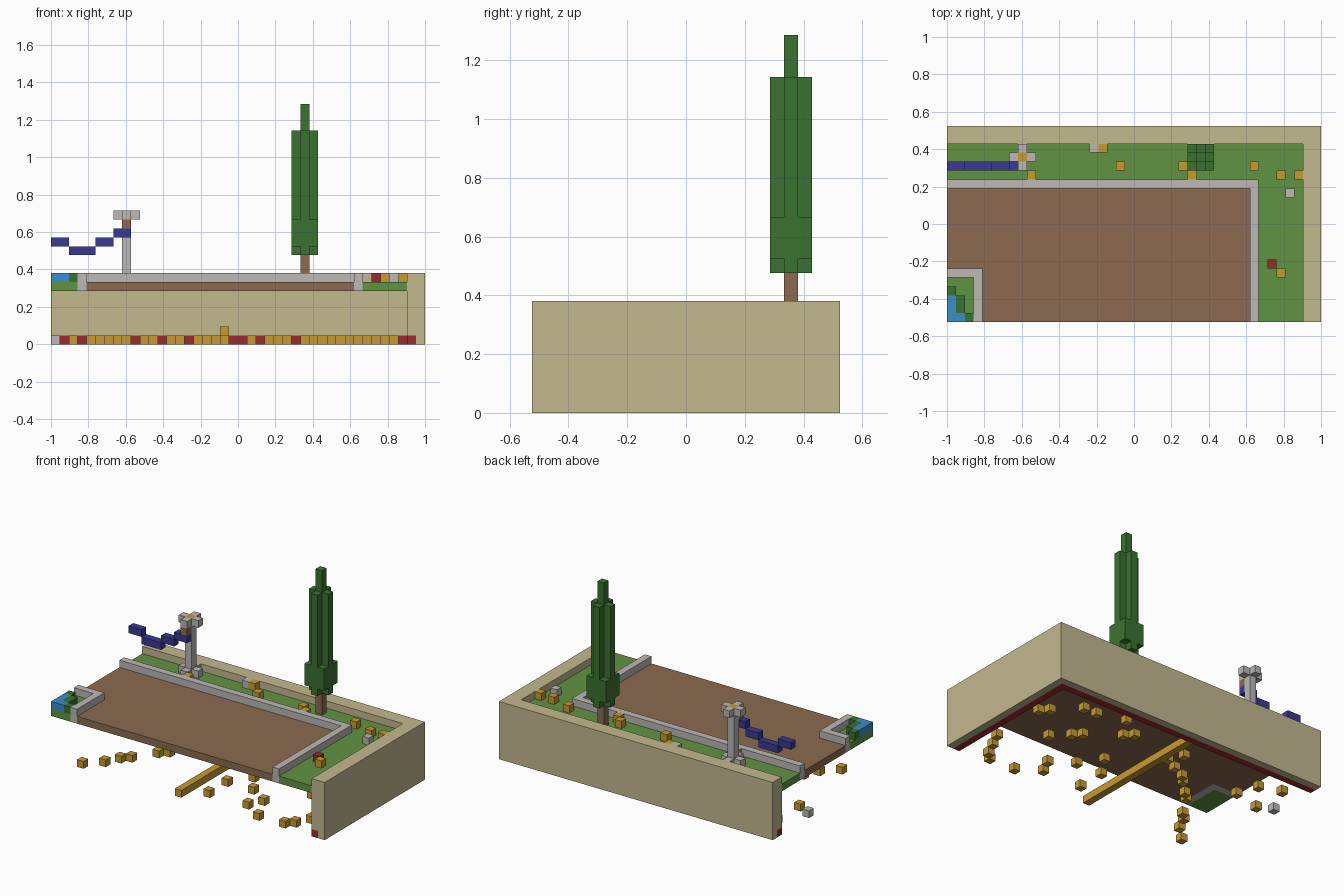
import bpy
import bmesh
from mathutils import Matrix, Vector

default_cube = bpy.data.objects.get("Cube")
if default_cube:
    bpy.data.objects.remove(default_cube, do_unlink=True)

CELL = 1 / 21                       # edge length of one block
ORIGIN = Vector((21, 11, 0))        # grid centre in blocks


def make_material(name, hex_code):
    """Flat colour from an sRGB hex code."""
    srgb = [int(hex_code[i:i + 2], 16) / 255 for i in (0, 2, 4)]
    linear = [((c + 0.055) / 1.055) ** 2.4 for c in srgb] + [1]
    mat = bpy.data.materials.new(name)
    mat.use_nodes = True
    mat.diffuse_color = linear
    mat.node_tree.nodes["Principled BSDF"].inputs["Base Color"].default_value = linear
    return mat


tan = make_material("sandstone tan", "C4B88F")
brown = make_material("earth brown", "8B6B50")
grass = make_material("grass green", "619342")
stone = make_material("stone grey", "BCB8B5")
gold = make_material("straw gold", "C89B32")
red = make_material("dark red", "9C2A2E")
cloth = make_material("cloth blue", "3A3A94")
water = make_material("water blue", "3A8EC8")
leaf = make_material("leaf green", "3A7230")


def blocks(name, material, boxes):
    """One object made of boxes, each given by low and high grid corners."""
    bm = bmesh.new()
    for low, high in boxes:
        low, high = Vector(low), Vector(high)
        middle = ((low + high) / 2 - ORIGIN) * CELL
        size = (high - low) * CELL
        bmesh.ops.create_cube(bm, size=1, matrix=Matrix.Translation(middle) @ Matrix.Diagonal((*size, 1)))
    mesh = bpy.data.meshes.new(name)
    bm.to_mesh(mesh)
    bm.free()
    mesh.materials.append(material)
    obj = bpy.data.objects.new(name, mesh)
    bpy.context.collection.objects.link(obj)
    return obj


def cubes(name, material, cells, z):
    """Single blocks at (x, y) cells on level z."""
    return blocks(name, material, [((x, y, z), (x + 1, y + 1, z + 1)) for x, y in cells])


def cross(x, y, low, high):
    """Four arms around a centre cell."""
    arms = ((-1, 0), (1, 0), (0, -1), (0, 1))
    return [((x + i, y + j, low), (x + i + 1, y + j + 1, high)) for i, j in arms]


# Outer walls with a red inner strip along the foot
blocks("outer_walls", tan, [
    ((0, 20, 1), (42, 22, 8)),
    ((40, 0, 1), (42, 20, 8)),
    ((0, 21, 0), (42, 22, 1)),
    ((41, 0, 0), (42, 21, 1)),
])
blocks("wall_foot_strip", red, [
    ((0, 20, 0), (41, 21, 1)),
    ((40, 0, 0), (41, 20, 1)),
])

# Ground layer
blocks("earth_floor", brown, [
    ((4, 0, 6), (34, 15, 7)),
    ((0, 6, 6), (4, 15, 7)),
])
blocks("grass_ground", grass, [
    ((0, 16, 6), (35, 20, 7)),
    ((35, 0, 6), (40, 20, 7)),
    ((0, 0, 6), (3, 5, 7)),
])

# Low stone borders
blocks("stone_border", stone, [
    ((0, 15, 6), (35, 16, 8)),
    ((34, 0, 6), (35, 15, 8)),
    ((0, 5, 6), (4, 6, 8)),
    ((3, 0, 6), (4, 5, 8)),
])

# Corner pond
cubes("pond_water", water, [(0, 0), (1, 0), (0, 1), (0, 2)], 7)
cubes("pond_plants", leaf, [(2, 0), (1, 1), (1, 2), (0, 3)], 7)

# Flag post
blocks("flag_post", stone, [((8, 18, 7), (9, 19, 14))] + cross(8, 18, 7, 8) + cross(8, 18, 14, 15))
cubes("post_finial", gold, [(8, 18)], 14)
cubes("flag_bracket", brown, [(8, 17)], 13)
blocks("flag", cloth, [((a, 17, z), (b, 18, z + 1))
                       for a, b, z in ((0, 2, 11), (2, 5, 10), (5, 7, 11), (7, 9, 12))])

# Tall tree
blocks("tree_trunk", brown, [((28, 18, 7), (29, 19, 10))])
blocks("tree_foliage", leaf,
       [((28, 18, 10), (29, 19, 27)), ((27, 17, 11), (30, 20, 14))]
       + cross(28, 18, 10, 11) + cross(28, 18, 14, 24))

# Small blocks scattered on the grass
cubes("grass_straw", gold, [(9, 16), (17, 19), (19, 17), (26, 17), (27, 16),
                            (34, 17), (37, 16), (39, 16), (37, 5)], 7)
cubes("grass_stones", stone, [(16, 19), (38, 14)], 7)
cubes("grass_flower", red, [(36, 6)], 7)

# Beam and loose blocks on the lower level
blocks("lower_beam", gold, [((19, 0, 0), (20, 20, 1)), ((19, 19, 1), (20, 20, 2))])
cubes("lower_straw", gold, [
    (2, 12), (2, 17), (4, 0), (5, 16), (6, 2), (6, 13), (7, 4), (8, 5),
    (10, 8), (11, 9), (13, 11), (14, 12), (16, 13), (17, 16), (18, 14),
    (22, 2), (22, 6), (24, 9), (25, 16), (26, 6), (26, 15), (28, 2),
    (28, 18), (29, 4), (30, 12), (31, 0), (31, 11), (32, 17), (33, 9),
    (34, 17), (35, 0), (36, 1), (37, 3), (37, 14), (38, 5), (38, 13),
], 0)
cubes("lower_stone", stone, [(0, 13)], 0)
